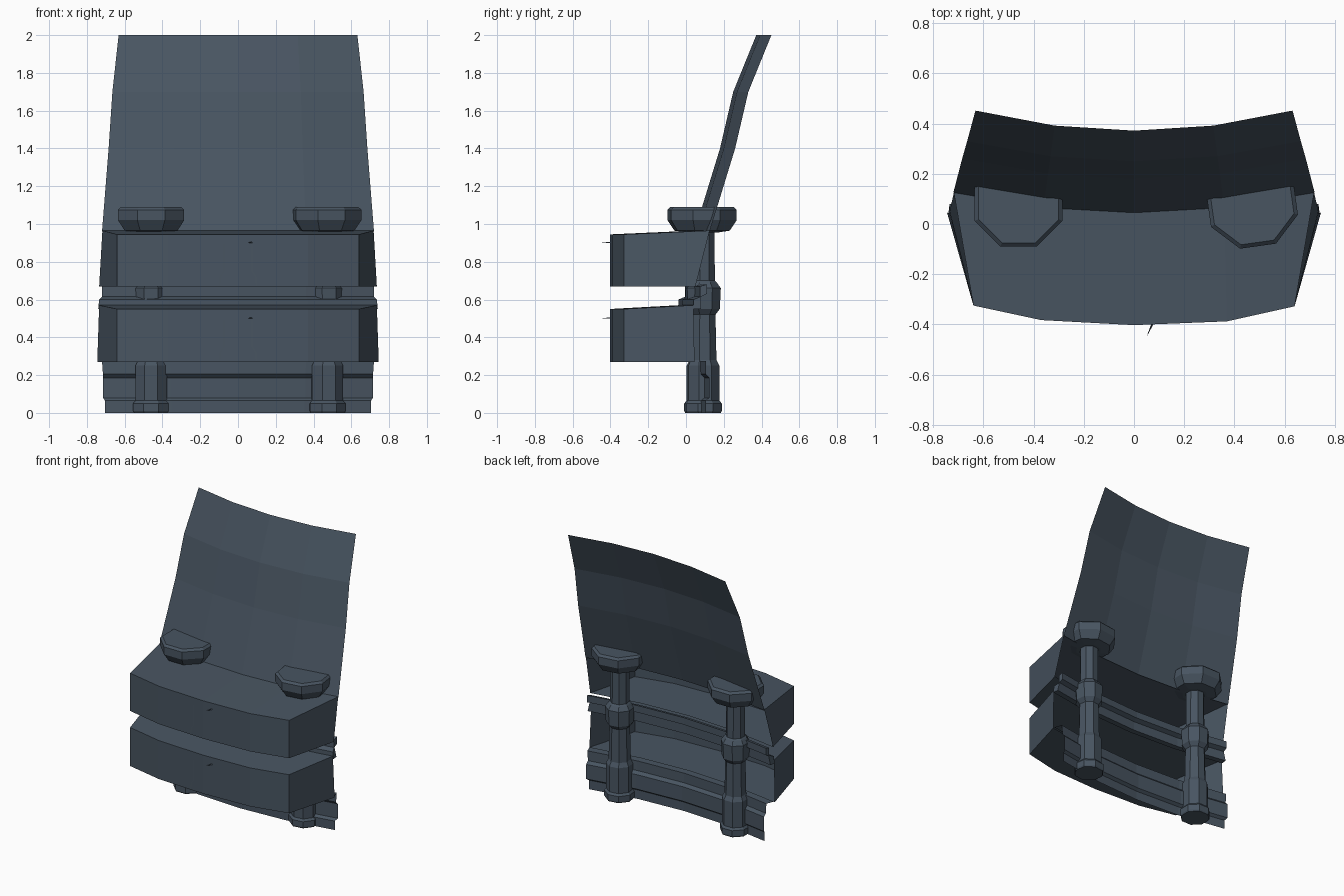
import bpy, bmesh, math

if "Cube" in bpy.data.objects:
    bpy.data.objects.remove(bpy.data.objects["Cube"])

mat = bpy.data.materials.new("slate blue grey")
mat.diffuse_color = (0.065, 0.09, 0.12, 1)
mat.use_nodes = True
mat.node_tree.nodes["Principled BSDF"].inputs["Base Color"].default_value = mat.diffuse_color

COLS = [-1, -0.5, 0, 0.5, 1]          # shared columns across the width


def make(name, verts, faces):
    bm = bmesh.new()
    vs = [bm.verts.new(v) for v in verts]
    for f in faces:
        bm.faces.new([vs[i] for i in f])
    bmesh.ops.recalc_face_normals(bm, faces=bm.faces[:])
    me = bpy.data.meshes.new(name)
    bm.to_mesh(me)
    bm.free()
    me.materials.append(mat)
    ob = bpy.data.objects.new(name, me)
    bpy.context.collection.objects.link(ob)
    return ob


def strip(name, rows, closed=False):
    """Rows of (half width, centre y, z), bowed so the ends sit further back."""
    verts = [(c * hw, y + 0.08 * c * c, z) for hw, y, z in rows for c in COLS]
    n, m = len(COLS), len(rows)
    faces = []
    for r in range(m if closed else m - 1):
        a, b = r * n, ((r + 1) % m) * n
        faces += [(a + i, a + i + 1, b + i + 1, b + i) for i in range(n - 1)]
    if closed:
        faces += [tuple(r * n for r in range(m)),
                  tuple(r * n + n - 1 for r in range(m))]
    make(name, verts, faces)


# tall leaning shield sheet
strip("shield_sheet", [(0.72, 0.045, 0.96), (0.685, 0.18, 1.4),
                       (0.665, 0.25, 1.7), (0.632, 0.372, 2.0)])

# base panel with stepped ridges
strip("base_panel", [(0.705, 0.025, 0.0), (0.705, 0.025, 0.065),
                     (0.715, 0.045, 0.08), (0.715, 0.045, 0.185),
                     (0.715, 0.025, 0.205), (0.72, 0.025, 0.275),
                     (0.74, -0.03, 0.275)])

# middle rail between the boxes
strip("middle_rail", [(0.74, -0.04, 0.55), (0.735, -0.04, 0.6),
                      (0.72, -0.005, 0.615), (0.72, -0.005, 0.67),
                      (0.72, 0.03, 0.68), (0.72, 0.03, 0.63),
                      (0.72, 0.0, 0.615), (0.735, 0.0, 0.55)], True)


# bowed boxes, open at the rear
def box(name, z0, z1, z1_back, bottom, top):
    front = [(-0.64, -0.325), (-0.37, -0.383), (0, -0.403),
             (0.37, -0.388), (0.64, -0.328)]
    verts = []
    for z, zb, (hw, y) in ((z0, z0, bottom), (z1, z1_back, top)):
        verts += [(x, fy, z) for x, fy in front]
        verts += [(c * hw, y + 0.08 * c * c, zb) for c in COLS]
    faces = []
    for i in range(4):
        faces += [(i, i + 1, i + 11, i + 10), (i, i + 1, i + 6, i + 5),
                  (i + 10, i + 11, i + 16, i + 15)]
    faces += [(0, 5, 15, 10), (4, 9, 19, 14)]
    make(name, verts, faces)


box("upper_box", 0.67, 0.945, 0.965, (0.735, -0.03), (0.718, 0.045))
box("lower_box", 0.27, 0.55, 0.57, (0.745, -0.035), (0.735, -0.04))


# octagonal posts turned from a radius and height profile
def lathe(name, cx, cy, profile, turn):
    k = 1 / math.cos(math.pi / 8)
    verts = []
    for r, z in profile:
        for i in range(8):
            a = math.radians(22.5 + 45 * i + turn)
            verts.append((cx + r * k * math.cos(a), cy + r * k * math.sin(a), z))
    m = len(profile)
    faces = [(r * 8 + i, r * 8 + (i + 1) % 8, r * 8 + 8 + (i + 1) % 8, r * 8 + 8 + i)
             for r in range(m - 1) for i in range(8)]
    faces += [tuple(range(8)), tuple(range(m * 8 - 8, m * 8))]
    make(name, verts, faces)


POST = [(0.09, 0), (0.095, 0.01), (0.095, 0.05), (0.083, 0.065), (0.083, 0.25),
        (0.068, 0.28), (0.063, 0.52), (0.085, 0.55), (0.09, 0.66),
        (0.07, 0.69), (0.06, 0.7), (0.058, 0.97)]
CAP = [(0.08, 0.955), (0.14, 0.965), (0.175, 1.02), (0.175, 1.075), (0.16, 1.09)]
for side, cx, turn in (("left", -0.46, 0), ("right", 0.47, 8)):
    lathe(side + "_post", cx, 0.09, POST, turn)
    lathe(side + "_post_cap", cx, 0.085, CAP, turn)

# cracked seam strips and small splinter on each box front
for label, z in (("upper", 0.675), ("lower", 0.275)):
    for s in (-1, 1):
        pts = [(0.098, 0), (0.094, 0.045), (0.075, 0.075), (0.075, 0.22)]
        verts = []
        for x, h in pts:
            verts += [(s * x - 0.003, -0.403, z + h), (s * x + 0.003, -0.403, z + h)]
        make(label + "_seam", verts,
             [(2 * i, 2 * i + 1, 2 * i + 3, 2 * i + 2) for i in range(3)])
    make(label + "_splinter",
         [(0.07, -0.395, z + 0.225), (0.08, -0.395, z + 0.225),
          (0.05, -0.45, z + 0.225), (0.073, -0.395, z + 0.232)],
         [(0, 1, 2), (0, 2, 3), (1, 2, 3), (0, 1, 3)])
